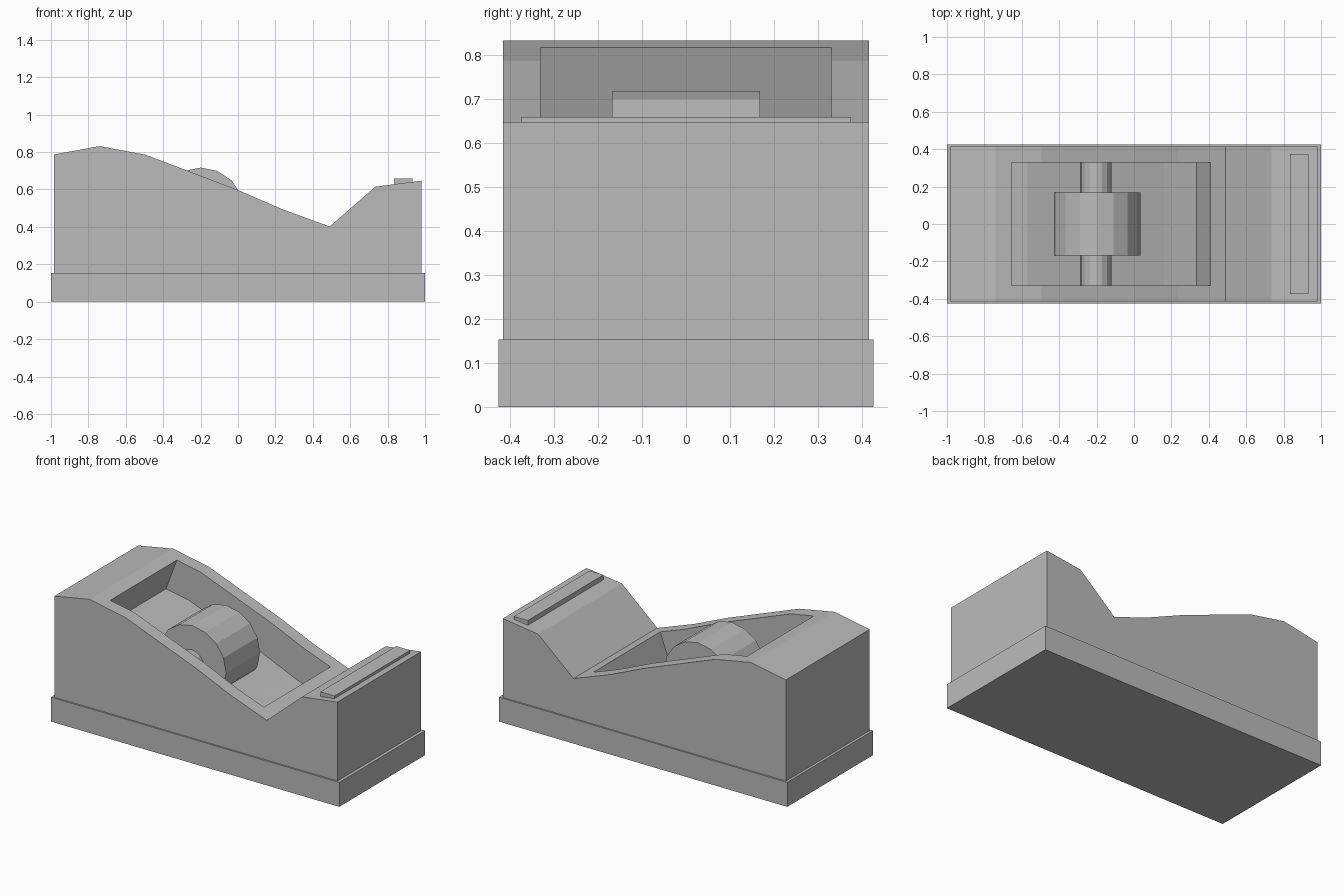
import bpy, bmesh, math

if "Cube" in bpy.data.objects:
    bpy.data.objects.remove(bpy.data.objects["Cube"])

grey = bpy.data.materials.new("plain_grey")
grey.diffuse_color = (0.5, 0.5, 0.5, 1)
grey.use_nodes = True
grey.node_tree.nodes["Principled BSDF"].inputs["Base Color"].default_value = grey.diffuse_color


def prism(name, outline, half_width):
    """Extrude an x-z outline symmetrically along y."""
    bm = bmesh.new()
    near = [bm.verts.new((x, -half_width, z)) for x, z in outline]
    far = [bm.verts.new((x, half_width, z)) for x, z in outline]
    bm.faces.new(near)
    bm.faces.new(far[::-1])
    for i in range(len(outline)):
        j = (i + 1) % len(outline)
        bm.faces.new((near[i], far[i], far[j], near[j]))
    bmesh.ops.recalc_face_normals(bm, faces=bm.faces[:])
    mesh = bpy.data.meshes.new(name)
    bm.to_mesh(mesh)
    bm.free()
    mesh.materials.append(grey)
    obj = bpy.data.objects.new(name, mesh)
    bpy.context.collection.objects.link(obj)
    return obj


def rect(x0, x1, z0, z1):
    return [(x0, z0), (x1, z0), (x1, z1), (x0, z1)]


def ring(x, z, radius, sides=16):
    return [(x + radius * math.cos(2 * math.pi * i / sides),
             z + radius * math.sin(2 * math.pi * i / sides)) for i in range(sides)]


# Weighted foot
prism("base", rect(-1, 1, 0, 0.153), 0.425)

# Housing with a sloping top
top = [(-0.983, 0.787), (-0.74, 0.832), (-0.495, 0.786), (0, 0.597),
       (0.235, 0.495), (0.49, 0.402), (0.735, 0.615), (0.98, 0.647)]
body = prism("body", [(-0.983, 0.15)] + top + [(0.98, 0.15)], 0.415)

# Roll pocket: follows the slope, sunk at right angles to it
rim = [(-0.655, 0.816)] + top[2:5] + [(0.41, 0.431)]
depth = (-0.075, -0.2)


def shifted(k):
    return [(x + k * depth[0], z + k * depth[1]) for x, z in rim]


cutter = prism("pocket_cutter", shifted(1) + shifted(-0.3)[::-1], 0.33)
cutter.hide_render = True
cutter.display_type = 'WIRE'
cut = body.modifiers.new("pocket", 'BOOLEAN')
cut.operation = 'DIFFERENCE'
cut.solver = 'EXACT'
cut.object = cutter

# Tape roll on its axle
prism("tape_roll", ring(-0.2, 0.482, 0.235), 0.168)
prism("axle", ring(-0.203, 0.482, 0.083), 0.331)

# Cutting strip on the raised end
prism("cutting_strip", rect(0.835, 0.932, 0.62, 0.658), 0.375)
